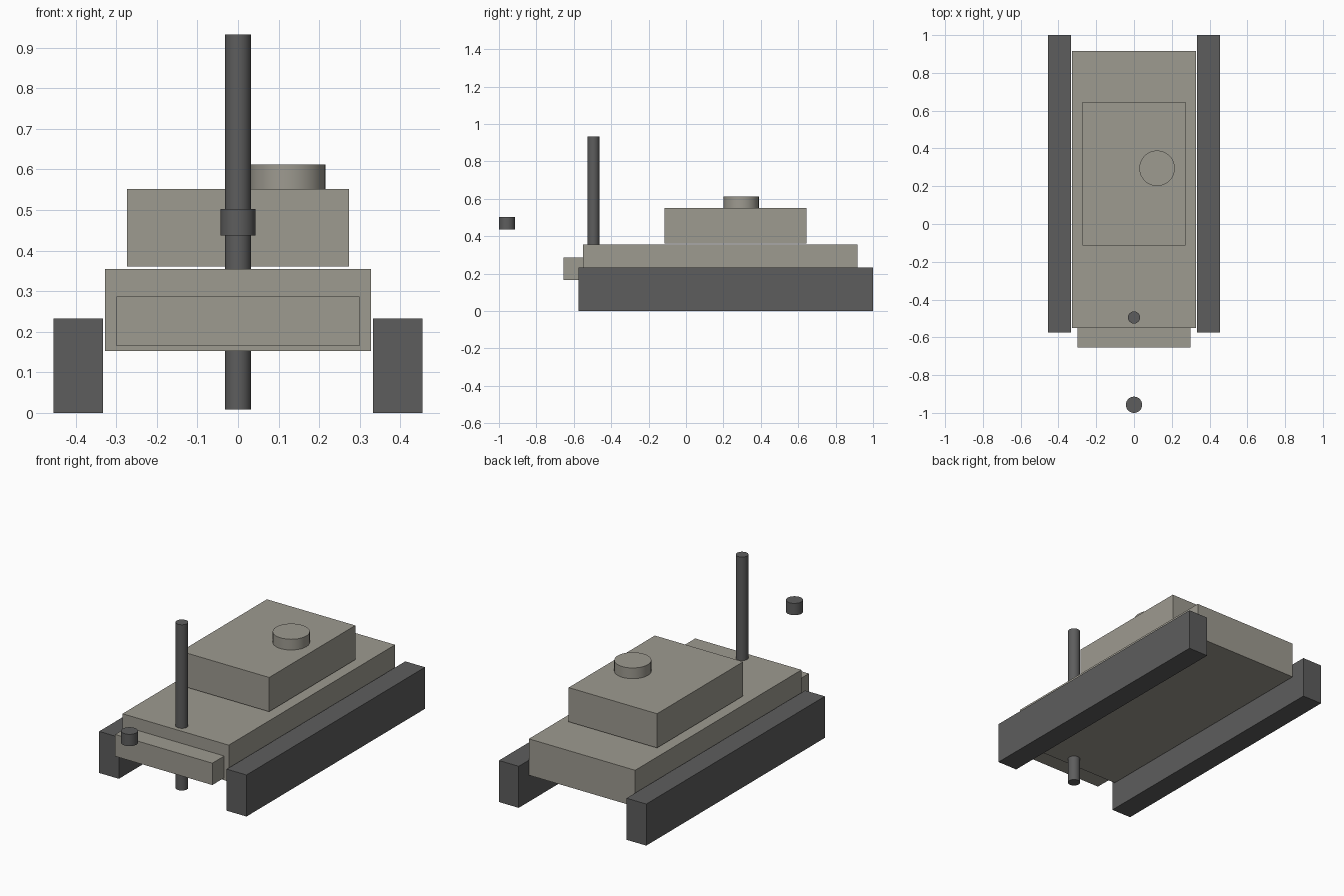
import bpy
import math

cube = bpy.data.objects.get("Cube")
if cube:
    bpy.data.objects.remove(cube, do_unlink=True)


def material(name, rgb):
    mat = bpy.data.materials.new(name)
    mat.use_nodes = True
    color = (*rgb, 1.0)
    mat.diffuse_color = color
    mat.node_tree.nodes["Principled BSDF"].inputs["Base Color"].default_value = color
    return mat


tan = material("armour_tan", (0.34, 0.325, 0.28))
dark = material("dark_grey", (0.11, 0.11, 0.11))


def finish(name, mat):
    obj = bpy.context.object
    obj.name = name
    obj.data.materials.append(mat)
    return obj


def box(name, xs, ys, zs, mat):
    """Box given by its limits on each axis."""
    spans = (xs, ys, zs)
    bpy.ops.mesh.primitive_cube_add(size=1, location=[(a + b) / 2 for a, b in spans])
    obj = finish(name, mat)
    obj.scale = [b - a for a, b in spans]
    bpy.ops.object.transform_apply(location=False, rotation=False, scale=True)


def upright_cylinder(name, x, y, radius, zs, mat):
    """Smooth-sided vertical cylinder between two heights."""
    bpy.ops.mesh.primitive_cylinder_add(
        vertices=32, radius=radius, depth=zs[1] - zs[0],
        location=(x, y, sum(zs) / 2))
    finish(name, mat)
    bpy.ops.object.shade_smooth_by_angle(angle=math.radians(30))


# Hull, front plate and turret
box("hull", (-0.328, 0.328), (-0.55, 0.917), (0.152, 0.355), tan)
box("front_plate", (-0.30, 0.30), (-0.655, -0.53), (0.165, 0.287), tan)
box("turret", (-0.273, 0.273), (-0.115, 0.645), (0.361, 0.552), tan)
upright_cylinder("hatch", 0.122, 0.295, 0.094, (0.545, 0.612), tan)

# Tracks on both sides
for side, name in ((1, "left_track"), (-1, "right_track")):
    box(name, sorted((side * 0.333, side * 0.455)), (-0.575, 1.0), (0, 0.232), dark)

# Upright barrel and its separate muzzle
upright_cylinder("barrel", 0, -0.495, 0.032, (0.008, 0.933), dark)
upright_cylinder("muzzle", 0, -0.957, 0.043, (0.437, 0.503), dark)
